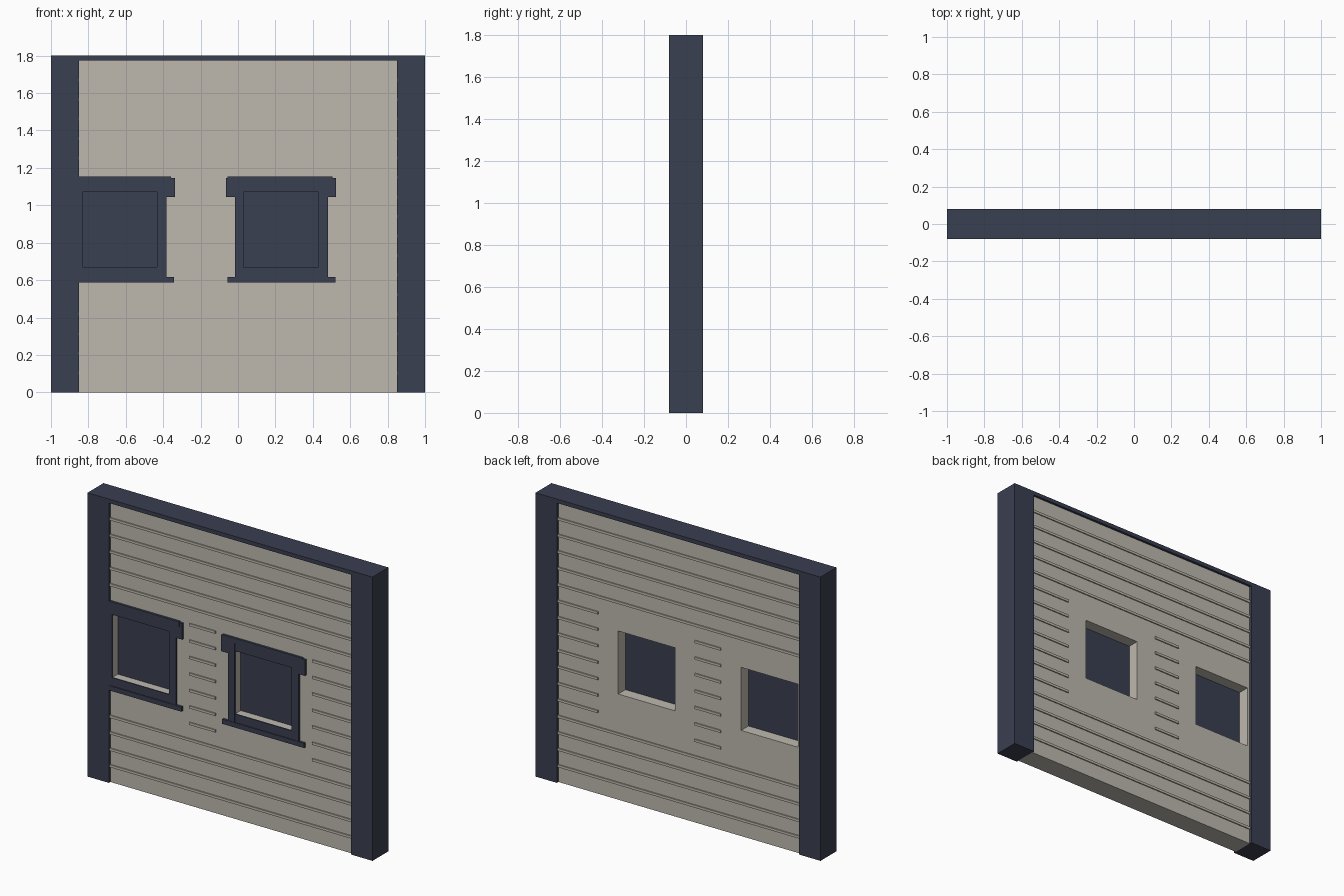
import bpy, bmesh

if "Cube" in bpy.data.objects:
    bpy.data.objects.remove(bpy.data.objects["Cube"])

def material(name, rgb):
    m = bpy.data.materials.new(name)
    m.diffuse_color = (*rgb, 1)
    m.use_nodes = True
    m.node_tree.nodes["Principled BSDF"].inputs["Base Color"].default_value = m.diffuse_color
    return m

DARK = material("slate_blue", (0.042, 0.050, 0.082))
WALL = material("warm_grey", (0.515, 0.485, 0.425))

W, H, CAP = 1.0, 1.80, 1.775       # half width, height, underside of cap
POST_IN, POST_Y = 0.85, 0.08       # inner edge and half depth of posts
WALL_Y = 0.065                     # half thickness of recessed wall
WINDOWS = (-0.632, 0.23)           # window centres
HALF, Z0, Z1 = 0.20, 0.67, 1.07    # opening half width and heights

def boxes(name, spans, mat):
    """One object made of boxes given as (x0, x1, y0, y1, z0, z1)."""
    bm = bmesh.new()
    for x0, x1, y0, y1, z0, z1 in spans:
        vs = bmesh.ops.create_cube(bm, size=1)["verts"]
        for v in vs:
            v.co = (x1 if v.co.x > 0 else x0,
                    y1 if v.co.y > 0 else y0,
                    z1 if v.co.z > 0 else z0)
    return finish(name, bm, mat)

def finish(name, bm, mat):
    me = bpy.data.meshes.new(name)
    bm.to_mesh(me)
    bm.free()
    me.materials.append(mat)
    ob = bpy.data.objects.new(name, me)
    bpy.context.collection.objects.link(ob)
    return ob

# Corner posts and top cap
boxes("left_post", [(-W, -POST_IN, -POST_Y, POST_Y, 0, CAP)], DARK)
boxes("right_post", [(POST_IN, W, -POST_Y, POST_Y, 0, CAP)], DARK)
boxes("top_cap", [(-W, W, -POST_Y, POST_Y, CAP, H)], DARK)

# Wall sheet with two openings, thickened by a solidify modifier
bm = bmesh.new()
xs = [-POST_IN] + [c + s * HALF for c in WINDOWS for s in (-1, 1)] + [POST_IN]
zs = [0, Z0, Z1, CAP]
grid = [[bm.verts.new((x, 0, z)) for z in zs] for x in xs]
for i in range(len(xs) - 1):
    for j in range(len(zs) - 1):
        if j == 1 and i in (1, 3):
            continue
        bm.faces.new((grid[i][j], grid[i + 1][j], grid[i + 1][j + 1], grid[i][j + 1]))
wall = finish("wall_panel", bm, WALL)
sol = wall.modifiers.new("thickness", "SOLIDIFY")
sol.thickness = 2 * WALL_Y
sol.offset = 0

# Siding seams on both sides, broken around the windows
ROWS = 17
seams = []
for k in range(1, ROWS):
    z = CAP * k / ROWS
    if 5 <= k <= 11:
        runs = [(WINDOWS[0] + 0.34, WINDOWS[1] - 0.34), (WINDOWS[1] + 0.34, POST_IN)]
    else:
        runs = [(-POST_IN, POST_IN)]
    for x0, x1 in runs:
        for s in (-1, 1):
            y0, y1 = sorted((s * (WALL_Y - 0.004), s * (WALL_Y + 0.007)))
            seams.append((x0, x1, y0, y1, z - 0.008, z + 0.008))
boxes("siding_seams", seams, WALL)

# Windows: pane inside the opening, trim on the front only
for side, c in zip(("left", "right"), WINDOWS):
    boxes(side + "_window_pane", [(c - HALF, c + HALF, -0.016, -0.008, Z0, Z1)], DARK)
    yb = -WALL_Y
    parts = [
        (c - 0.245, c + 0.25, -0.074, yb, Z1, 1.125),            # head rail
        (c - 0.245, c + 0.25, -0.074, yb, 0.615, Z0),            # bottom rail
        (c - 0.245, c - HALF, -0.077, yb, 0.615, 1.12),          # side trims
        (c + HALF, c + 0.25, -0.077, yb, 0.615, 1.12),
        (c - 0.285, c + 0.275, -0.0795, yb, 1.12, 1.153),        # head moulding
        (c - 0.295, c - 0.245, -0.078, yb, 1.045, 1.147),        # head ears
        (c + 0.25, c + 0.295, -0.078, yb, 1.045, 1.147),
        (c - 0.285, c + 0.29, -0.0795, yb, 0.587, 0.617),        # sill
    ]
    # Trim stops where it runs into the post
    lim = -POST_IN - 0.005
    parts = [(max(p[0], lim),) + p[1:] for p in parts if p[1] > lim]
    boxes(side + "_window_trim", parts, DARK)
